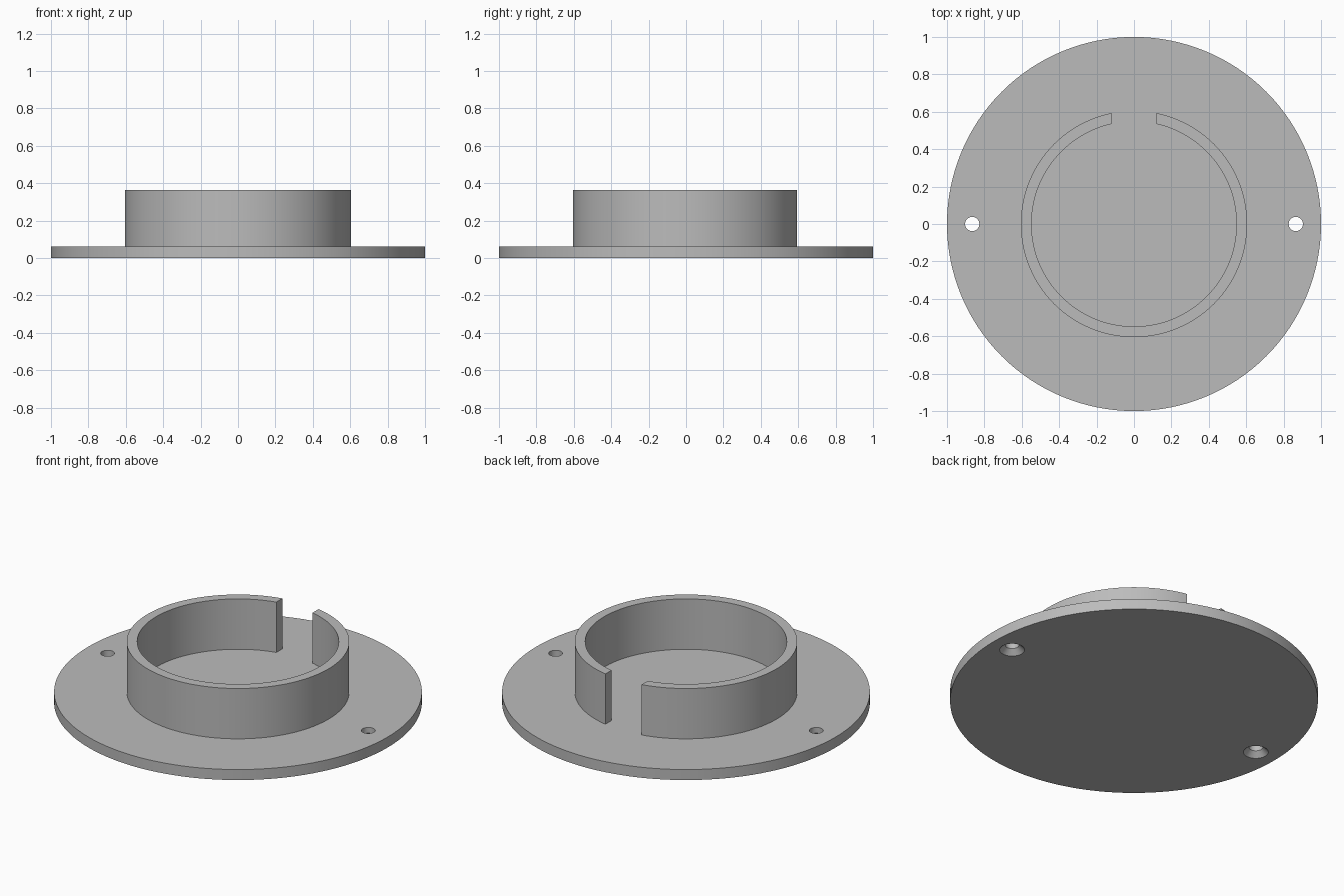
import bpy
import math

if "Cube" in bpy.data.objects:
    bpy.data.objects.remove(bpy.data.objects["Cube"])

PLATE_R, PLATE_H = 1.0, 0.063
RING_OUT, RING_IN, RING_TOP = 0.605, 0.548, 0.365
GAP_HALF = 0.12
HOLE_X, HOLE_R, SINK_R, SINK_H = 0.865, 0.038, 0.068, 0.03

grey = bpy.data.materials.new("plain grey")
grey.diffuse_color = (0.5, 0.5, 0.5, 1)
grey.use_nodes = True
grey.node_tree.nodes["Principled BSDF"].inputs["Base Color"].default_value = grey.diffuse_color


def lathe(name, profile, x=0.0, sides=128):
    """Solid of revolution from (radius, z) points, capped at both ends."""
    n = len(profile)
    verts = [(x + r * math.cos(2 * math.pi * i / sides),
              r * math.sin(2 * math.pi * i / sides), z)
             for r, z in profile for i in range(sides)]
    faces = [(k * sides + i, k * sides + (i + 1) % sides,
              (k + 1) * sides + (i + 1) % sides, (k + 1) * sides + i)
             for k in range(n - 1) for i in range(sides)]
    faces.append(tuple(reversed(range(sides))))
    faces.append(tuple(range((n - 1) * sides, n * sides)))
    mesh = bpy.data.meshes.new(name)
    mesh.from_pydata(verts, [], faces)
    mesh.materials.append(grey)
    obj = bpy.data.objects.new(name, mesh)
    bpy.context.collection.objects.link(obj)
    return obj


def combine(target, tool, operation):
    """Apply a boolean and remove its tool."""
    mod = target.modifiers.new("cut", 'BOOLEAN')
    mod.operation = operation
    mod.solver = 'EXACT'
    mod.object = tool
    bpy.context.view_layer.objects.active = target
    bpy.ops.object.modifier_apply(modifier=mod.name)
    bpy.data.objects.remove(tool)


# Split collar: tube with a straight slot at the back
collar = lathe("collar", [(RING_OUT, PLATE_H / 2), (RING_OUT, RING_TOP)])
combine(collar, lathe("bore", [(RING_IN, -0.2), (RING_IN, 0.6)]), 'DIFFERENCE')
bpy.ops.mesh.primitive_cube_add(size=1, location=(0, 0.6, 0.2))
slot = bpy.context.object
slot.scale = (2 * GAP_HALF, 0.5, 1)
slot.data.materials.append(grey)
combine(collar, slot, 'DIFFERENCE')

# Round base plate fused with the collar
flange = lathe("mounting_flange", [(PLATE_R, 0), (PLATE_R, PLATE_H)])
combine(flange, collar, 'UNION')

# Two screw holes, countersunk from below
slope = (SINK_R - HOLE_R) / SINK_H
for side in (-1, 1):
    hole = lathe("screw_hole", [(SINK_R + 0.02 * slope, -0.02), (HOLE_R, SINK_H),
                                (HOLE_R, 0.12)], side * HOLE_X, 32)
    combine(flange, hole, 'DIFFERENCE')

# Smooth round walls, crisp rims
bpy.ops.object.select_all(action='DESELECT')
flange.select_set(True)
bpy.context.view_layer.objects.active = flange
bpy.ops.object.shade_smooth_by_angle(angle=math.radians(30))
